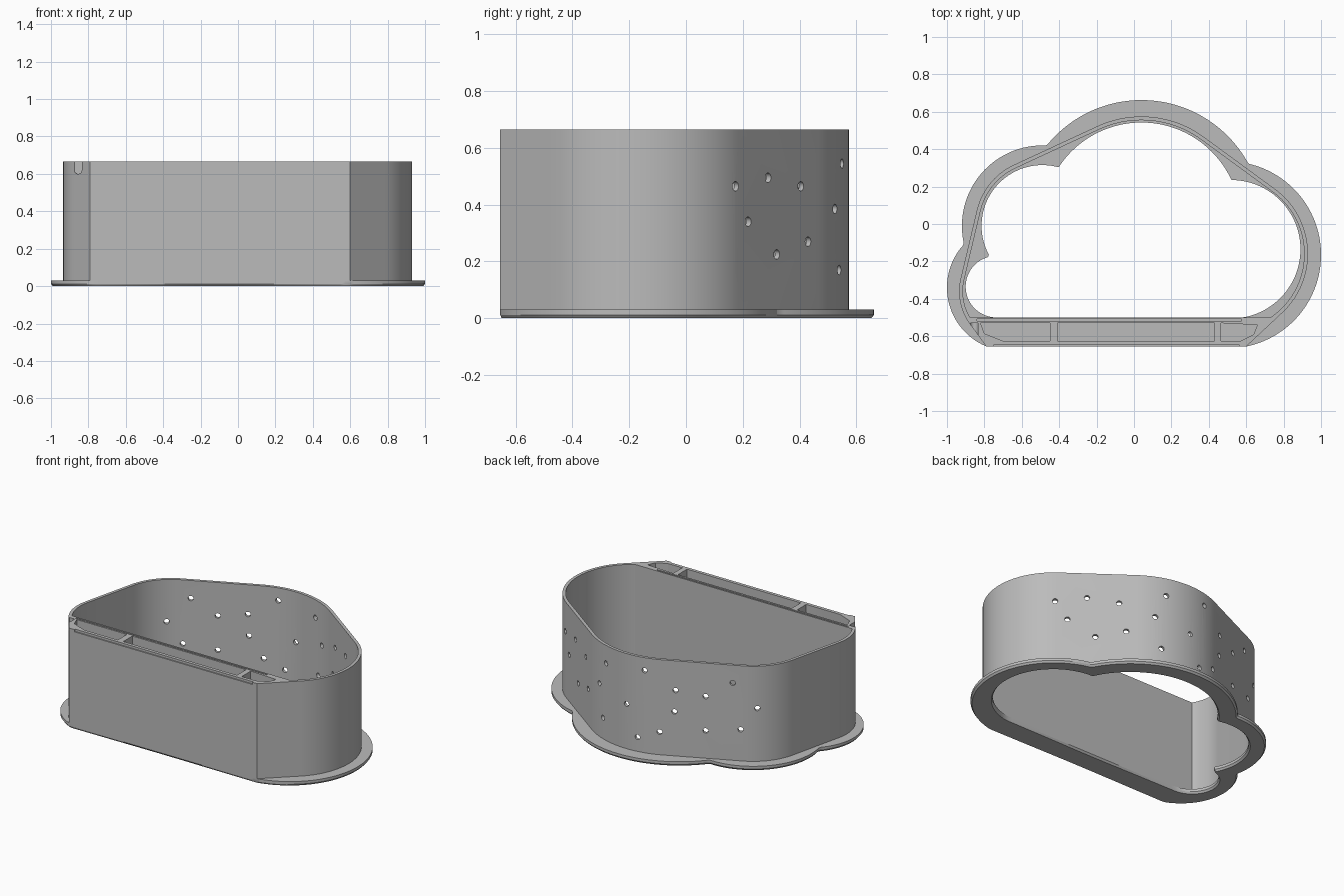
import bpy, bmesh, math
from mathutils import Matrix, Vector
from mathutils.geometry import convex_hull_2d

if "Cube" in bpy.data.objects:
    bpy.data.objects.remove(bpy.data.objects["Cube"])

grey = bpy.data.materials.new("plain grey")
grey.diffuse_color = (0.5, 0.5, 0.5, 1)
grey.use_nodes = True
grey.node_tree.nodes["Principled BSDF"].inputs["Base Color"].default_value = grey.diffuse_color
PLATE_H, TOP, FRONT = 0.03, 0.665, -0.655


def add_object(name, bm):
    bmesh.ops.recalc_face_normals(bm, faces=bm.faces)
    me = bpy.data.meshes.new(name)
    bm.to_mesh(me)
    bm.free()
    me.materials.append(grey)
    ob = bpy.data.objects.new(name, me)
    bpy.context.collection.objects.link(ob)
    return ob


def prism(name, pts, z0, z1):
    bm = bmesh.new()
    low = [bm.verts.new((p[0], p[1], z0)) for p in pts]
    high = [bm.verts.new((p[0], p[1], z1)) for p in pts]
    bm.faces.new(low)
    bm.faces.new(high)
    for i in range(len(pts)):
        j = (i + 1) % len(pts)
        bm.faces.new((low[i], low[j], high[j], high[i]))
    return add_object(name, bm)


def box(name, x0, x1, y0, y1, z0, z1):
    return prism(name, [(x0, y0), (x1, y0), (x1, y1), (x0, y1)], z0, z1)


def activate(ob):
    bpy.ops.object.select_all(action='DESELECT')
    ob.select_set(True)
    bpy.context.view_layer.objects.active = ob


def cut(ob, cutter):
    cutter.hide_render = True
    mod = ob.modifiers.new("cut", 'BOOLEAN')
    mod.operation, mod.solver, mod.object = 'DIFFERENCE', 'EXACT', cutter
    activate(ob)
    bpy.ops.object.modifier_apply(modifier=mod.name)
    bpy.data.objects.remove(cutter)


# Cloud outline: distance from an inner point to the edge of joined circles
O = Vector((-0.1, -0.2))


def reach(a, circles, y_min, x0, x1):
    d = Vector((math.cos(a), math.sin(a)))
    best = 0.0
    for cx, cy, r in circles:
        m = Vector((cx, cy)) - O
        b = m.dot(d)
        disc = b * b - m.length_squared + r * r
        if disc >= 0:
            best = max(best, b + math.sqrt(disc))
    if d.y < -1e-6:
        t = (y_min - O.y) / d.y
        if x0 <= O.x + t * d.x <= x1:
            best = max(best, t)
        best = min(best, t)
    return best


# Cloud-shaped base ring with chamfered lower edges
outer = [(0.5, -0.165, 0.5), (0.04, 0.0125, 0.65), (-0.49, -0.01, 0.43), (-0.66, -0.34, 0.34)]
hole = [(0.52, -0.135, 0.37), (0.04, 0.0125, 0.53), (-0.49, -0.01, 0.325), (-0.735, -0.335, 0.165)]
N = 360
bm = bmesh.new()
rings = []
for circles, lim, offset, z in (
        (outer, (FRONT, -0.785, 0.6), -0.01, 0), (outer, (FRONT, -0.785, 0.6), 0, 0.012),
        (outer, (FRONT, -0.785, 0.6), 0, PLATE_H), (hole, (-0.5, -0.735, 0.52), 0, PLATE_H),
        (hole, (-0.5, -0.735, 0.52), 0, 0.012), (hole, (-0.5, -0.735, 0.52), 0.01, 0)):
    ring = []
    for i in range(N):
        a = math.tau * i / N
        t = reach(a, circles, *lim) + offset
        ring.append(bm.verts.new((O.x + t * math.cos(a), O.y + t * math.sin(a), z)))
    rings.append(ring)
for k in range(6):
    p, q = rings[k], rings[(k + 1) % 6]
    for i in range(N):
        j = (i + 1) % N
        bm.faces.new((p[i], p[j], q[j], q[i]))
base = add_object("base_ring", bm)

# Wall outline: a band stretched around four circles
band = [(0.5, -0.16, 0.43), (0.04, 0.0125, 0.5625), (-0.49, -0.01, 0.36), (-0.64, -0.36, 0.295)]


def hull(points):
    return [points[i] for i in convex_hull_2d(points)]


def band_points(shrink):
    return [Vector((cx + (r - shrink) * math.cos(math.tau * i / 128),
                    cy + (r - shrink) * math.sin(math.tau * i / 128)))
            for cx, cy, r in band for i in range(128)]


profile = hull(band_points(0) + [Vector((-0.79, FRONT)), Vector((0.6, FRONT))])
wall = prism("wall", profile, PLATE_H, TOP)

# Main chamber with a straight front partition
chamber = hull([Vector((p.x, max(p.y, -0.5))) for p in hull(band_points(0.02))])
cut(wall, prism("chamber_cutter", chamber, -0.1, 1))

# Three pockets in the hollow front, leaving two dividers
pockets = [
    [(-0.82, -0.53), (-0.45, -0.53), (-0.45, -0.625), (-0.7, -0.625), (-0.8, -0.585)],
    [(-0.41, -0.53), (0.43, -0.53), (0.43, -0.625), (-0.41, -0.625)],
    [(0.465, -0.53), (0.66, -0.54), (0.64, -0.59), (0.57, -0.625), (0.465, -0.625)]]
for pts in pockets:
    cut(wall, prism("pocket_cutter", pts, -0.1, 1))

# Groove in the partition, shallow recess on the front rim, slot at the left
cut(wall, box("groove_cutter", -0.84, 0.575, -0.518, -0.509, TOP - 0.02, 1))
cut(wall, box("recess_cutter", -0.75, 0.565, -0.7, FRONT + 0.008, 0.65, 1))
slot = [(-0.855 + 0.02 * math.cos(a), 0.62 + 0.02 * math.sin(a))
        for a in [math.pi + math.pi * i / 12 for i in range(13)]]
slot += [(-0.835, 0.8), (-0.875, 0.8)]
slot_cutter = prism("slot_cutter", slot, 0.53, 0.75)
slot_cutter.data.transform(Matrix.Rotation(math.pi / 2, 4, 'X'))
cut(wall, slot_cutter)

# Round holes through the back wall, given as x and z
holes = [(0.77, 0.465), (0.614, 0.495), (0.457, 0.465), (0.206, 0.545), (0.71, 0.34),
         (0.272, 0.385), (0.422, 0.27), (0.573, 0.225), (0.235, 0.17), (-0.086, 0.58),
         (-0.266, 0.468), (-0.434, 0.443), (-0.585, 0.546), (-0.717, 0.384), (-0.26, 0.325),
         (0.037, 0.329), (-0.04, 0.125), (-0.177, 0.182), (-0.434, 0.214), (-0.629, 0.239)]
bm = bmesh.new()
for x, z in holes:
    for i, p in enumerate(profile):
        q = profile[i - 1]
        if min(p.x, q.x) <= x < max(p.x, q.x) and p.y + q.y > 0:
            y = p.y + (q.y - p.y) * (x - p.x) / (q.x - p.x)
            e = q - p
            normal = Vector((-e.y, e.x, 0))
            turn = normal.to_track_quat('Z', 'Y').to_matrix().to_4x4()
            bmesh.ops.create_cone(bm, cap_ends=True, segments=16, radius1=0.017, radius2=0.017,
                                  depth=0.1, matrix=Matrix.Translation((x, y, z)) @ turn)
            break
cut(wall, add_object("hole_cutter", bm))

# Smooth curves, crisp edges
for ob in (base, wall):
    activate(ob)
    bpy.ops.object.shade_smooth_by_angle(angle=math.radians(25))
